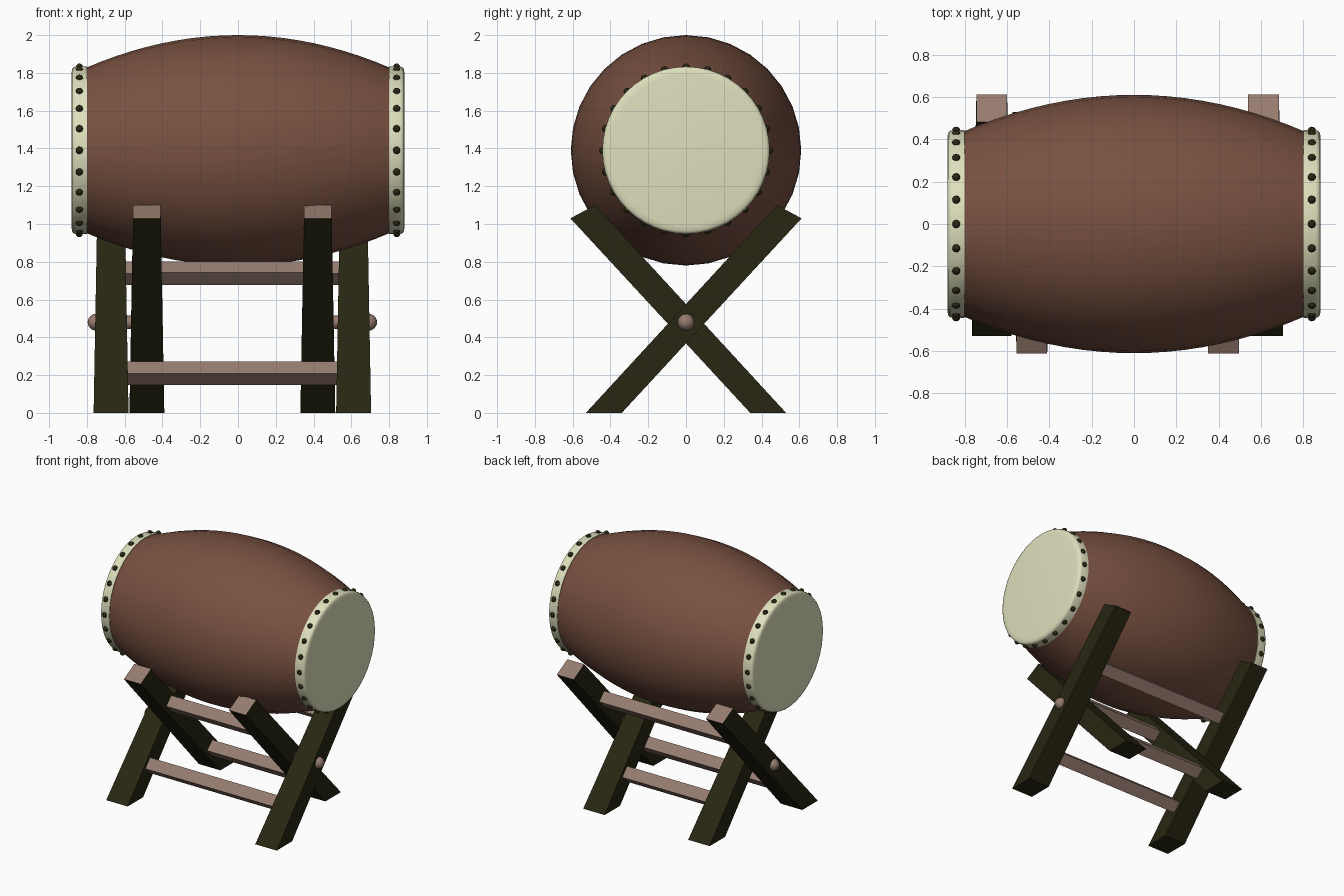
import bpy, bmesh, math
from mathutils import Matrix, Vector

if "Cube" in bpy.data.objects:
    bpy.data.objects.remove(bpy.data.objects["Cube"])


def material(name, r, g, b):
    m = bpy.data.materials.new(name)
    m.diffuse_color = (r, g, b, 1)
    m.use_nodes = True
    m.node_tree.nodes["Principled BSDF"].inputs["Base Color"].default_value = m.diffuse_color
    return m


BROWN = material("barrel brown", 0.188, 0.082, 0.052)
CREAM = material("skin cream", 0.74, 0.74, 0.51)
DARK = material("dark wood", 0.021, 0.019, 0.006)
LIGHT = material("light wood", 0.305, 0.200, 0.158)

AXIS_Z = 1.39     # drum axis height
STAND_X = -0.03   # stand sits slightly off centre
PIVOT_Z = 0.475   # where the legs cross
SLOPE = math.atan2(1.083, 1.0)


def finish(name, bm, mats, smooth=None):
    bmesh.ops.recalc_face_normals(bm, faces=bm.faces)
    me = bpy.data.meshes.new(name)
    bm.to_mesh(me)
    bm.free()
    for m in mats:
        me.materials.append(m)
    ob = bpy.data.objects.new(name, me)
    bpy.context.collection.objects.link(ob)
    if smooth:
        bpy.context.view_layer.objects.active = ob
        ob.select_set(True)
        bpy.ops.object.shade_smooth_by_angle(angle=math.radians(smooth))
        ob.select_set(False)
    return ob


def lathe(name, profile, mat, sides=32):
    """Revolve (x, radius) points round the drum axis and cap both ends."""
    bm = bmesh.new()
    rings = []
    for x, r in profile:
        rings.append([bm.verts.new((x, r * math.sin(a), AXIS_Z + r * math.cos(a)))
                      for a in (2 * math.pi * i / sides for i in range(sides))])
    for p, q in zip(rings, rings[1:]):
        for i in range(sides):
            j = (i + 1) % sides
            bm.faces.new((p[i], p[j], q[j], q[i]))
    bm.faces.new(rings[0])
    bm.faces.new(rings[-1])
    return finish(name, bm, [mat], 40)


# Barrel
xs = [-0.81 + 1.62 * i / 20 for i in range(21)]
lathe("barrel", [(x, 0.61 - 0.175 * (x / 0.81) ** 2) for x in xs], BROWN)

for s, side in ((-1, "left"), (1, "right")):
    # Skin with a rounded rim
    lathe(side + "_skin", [(s * x, r) for x, r in
          ((0.80, 0.425), (0.80, 0.443), (0.86, 0.443), (0.873, 0.438),
           (0.879, 0.428), (0.882, 0.40))], CREAM, 48)
    # Ring of nails
    bm = bmesh.new()
    for i in range(24):
        a = math.tau * i / 24
        pos = Vector((s * 0.84, 0.44 * math.sin(a), AXIS_Z + 0.44 * math.cos(a)))
        bmesh.ops.create_uvsphere(bm, u_segments=10, v_segments=6, radius=0.02,
                                  matrix=Matrix.Translation(pos))
    finish(side + "_nails", bm, [DARK], 60)


def leg(name, x, d):
    """Slanted leg, narrower at the top; d = +1 leans to the back."""
    bm = bmesh.new()
    outline = [(-0.53, 0.0, 0.0925), (-0.34, 0.0, 0.0925),
               (0.612, 1.03, 0.0725), (0.482, 1.10, 0.0725)]
    a, b = [[bm.verts.new((x + k * w, d * y, z)) for y, z, w in outline] for k in (-1, 1)]
    bm.faces.new(a)
    bm.faces.new(b)
    for i in range(4):
        j = (i + 1) % 4
        f = bm.faces.new((a[i], a[j], b[j], b[i]))
        f.material_index = 1 if i == 2 else 0   # bare wood on the top cut
    finish(name, bm, [DARK, LIGHT])


def rail(name, half, z, d):
    """Square rail turned to the slope of its legs."""
    bm = bmesh.new()
    y = d * (z - PIVOT_Z) / 1.083
    bmesh.ops.create_cube(bm, size=1, matrix=Matrix.Translation((STAND_X, y, z))
                          @ Matrix.Rotation(d * SLOPE, 4, 'X')
                          @ Matrix.Diagonal((2 * half, 0.088, 0.088, 1)))
    finish(name, bm, [LIGHT])


# Two leg frames: the outer leans to the back, the inner to the front
for frame, off, d in (("outer", 0.642, 1), ("inner", 0.4525, -1)):
    for s, side in ((-1, "left"), (1, "right")):
        leg(f"{frame}_{side}_leg", STAND_X + s * off, d)
    rail(frame + "_upper_rail", off - 0.03, 0.74, d)
    rail(frame + "_lower_rail", off - 0.03, 0.21, d)

# Pivot pins with round heads
for s, side in ((-1, "left"), (1, "right")):
    bm = bmesh.new()
    bmesh.ops.create_uvsphere(bm, u_segments=20, v_segments=12, radius=0.044,
                              matrix=Matrix.Translation((STAND_X + s * 0.722, 0, 0.48)))
    bmesh.ops.create_cone(bm, cap_ends=True, segments=20, radius1=0.035, radius2=0.035,
                          depth=0.25, matrix=Matrix.Translation((STAND_X + s * 0.59, 0, 0.48))
                          @ Matrix.Rotation(math.pi / 2, 4, 'Y'))
    finish(side + "_pin", bm, [LIGHT], 50)
